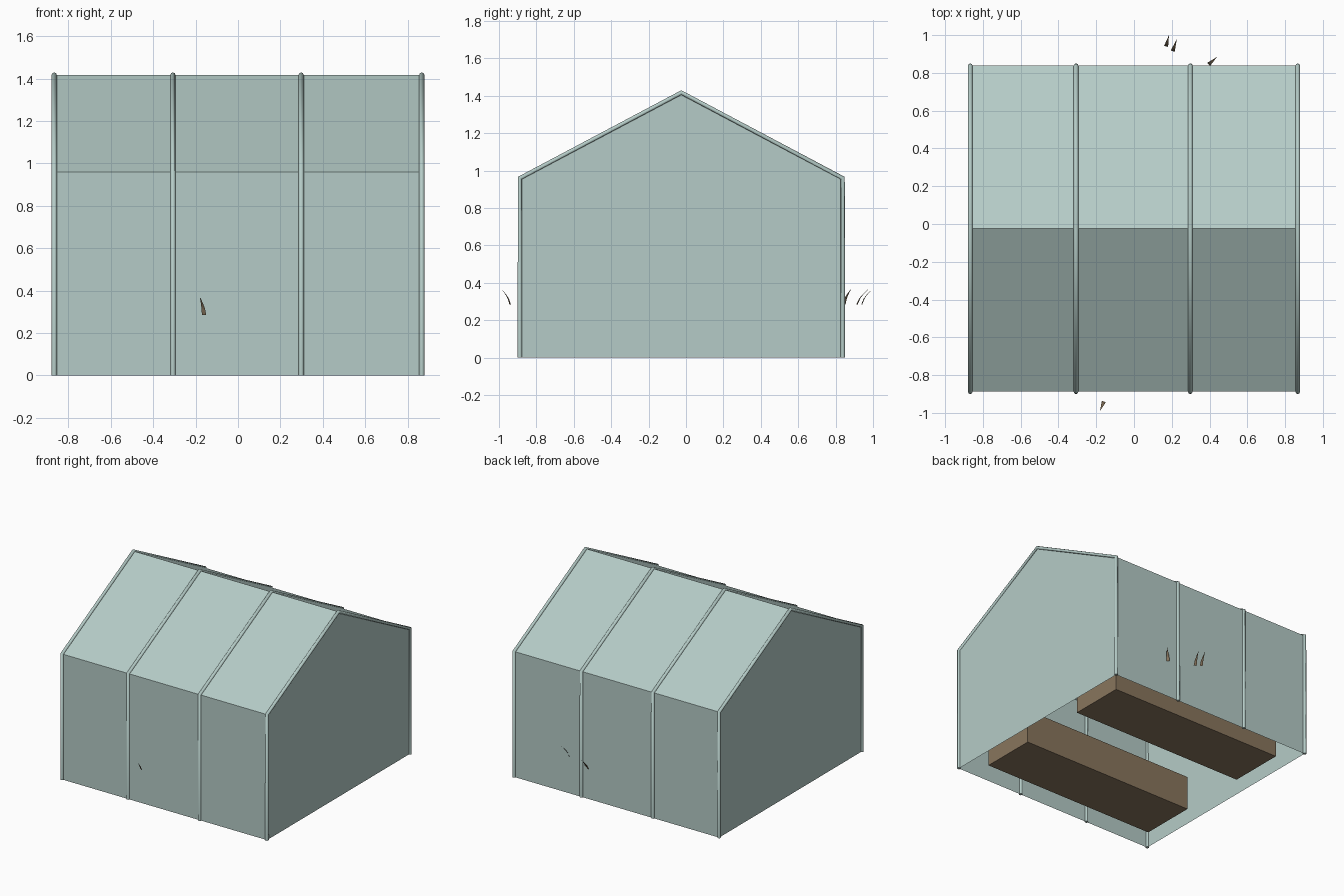
import bpy, bmesh, math, random
from mathutils import Vector

if "Cube" in bpy.data.objects:
    bpy.data.objects.remove(bpy.data.objects["Cube"], do_unlink=True)


def material(name, rgb):
    m = bpy.data.materials.new(name)
    m.use_nodes = True
    m.diffuse_color = (*rgb, 1)
    m.node_tree.nodes["Principled BSDF"].inputs["Base Color"].default_value = (*rgb, 1)
    return m


GLASS = material("pale teal", (0.46, 0.60, 0.57))
WOOD = material("earth brown", (0.25, 0.18, 0.11))


def add_object(name, bm, mat):
    mesh = bpy.data.meshes.new(name)
    bm.to_mesh(mesh)
    bm.free()
    mesh.materials.append(mat)
    ob = bpy.data.objects.new(name, mesh)
    bpy.context.collection.objects.link(ob)
    return ob


# House cross-section in (y, z), from front foot over the ridge to back foot
SECTION = [(-0.888, 0), (-0.888, 0.96), (-0.025, 1.417), (0.838, 0.96), (0.838, 0)]
HALF = 0.867

# Glass shell: gables, walls and roof, open underneath
bm = bmesh.new()
ends = [[bm.verts.new((x, y, z)) for y, z in SECTION] for x in (-HALF, HALF)]
for loop in ends:
    bm.faces.new(loop)
for i in range(len(SECTION) - 1):
    bm.faces.new((ends[0][i], ends[0][i + 1], ends[1][i + 1], ends[1][i]))
bmesh.ops.recalc_face_normals(bm, faces=bm.faces)
if next(f for f in bm.faces if abs(f.normal.z) > 0.5).normal.z < 0:
    bmesh.ops.reverse_faces(bm, faces=bm.faces)
add_object("glass_shell", bm, GLASS)

# Tube frames that follow the cross-section
for i, x in enumerate((-HALF, -0.307, 0.298, HALF)):
    curve = bpy.data.curves.new(f"frame_{i + 1}", "CURVE")
    curve.dimensions = "3D"
    curve.bevel_depth = 0.0125
    curve.bevel_resolution = 2
    curve.use_fill_caps = True
    spline = curve.splines.new("POLY")
    spline.points.add(len(SECTION) - 1)
    for p, (y, z) in zip(spline.points, SECTION):
        p.co = (x, y, z, 1)
    curve.materials.append(GLASS)
    ob = bpy.data.objects.new(f"frame_{i + 1}", curve)
    bpy.context.collection.objects.link(ob)

# Two long planter beds
for name, y in (("front_planter", -0.505), ("back_planter", 0.465)):
    bm = bmesh.new()
    bmesh.ops.create_cube(bm, size=1)
    for v in bm.verts:
        v.co = (v.co.x * 1.47, y + v.co.y * 0.43, (v.co.z + 0.5) * 0.26)
    add_object(name, bm, WOOD)


def blade(bm, base, reach, height, width):
    """Tapering leaf that rises from its base and bends outward."""
    side = Vector((-reach[1], reach[0], 0)).normalized() * width / 2
    rows, steps = [], 5
    for k in range(steps):
        t = k / steps
        c = Vector((base[0] + reach[0] * t, base[1] + reach[1] * t,
                    base[2] + height * t ** 0.65))
        rows.append([bm.verts.new(c - side * (1 - t)), bm.verts.new(c + side * (1 - t))])
    tip = bm.verts.new((base[0] + reach[0], base[1] + reach[1], base[2] + height))
    for a, b in zip(rows, rows[1:]):
        bm.faces.new((a[0], a[1], b[1], b[0]))
    bm.faces.new((rows[-1][0], rows[-1][1], tip))


# Leaves outside the walls
bm = bmesh.new()
for base, reach in (((-0.16, -0.94), (-0.02, -0.05)), ((0.17, 0.94), (0.015, 0.06)),
                    ((0.205, 0.915), (0.022, 0.065)), ((0.395, 0.845), (0.045, 0.04))):
    blade(bm, (*base, 0.285), reach, 0.085, 0.022)
add_object("outer_leaves", bm, WOOD)

# Leaves growing from the beds
random.seed(4)
bm = bmesh.new()
for y in (-0.505, 0.465):
    for i in range(14):
        a = random.uniform(0, 2 * math.pi)
        base = (random.uniform(-0.65, 0.65), y + random.uniform(-0.15, 0.15), 0.26)
        blade(bm, base, (0.06 * math.cos(a), 0.06 * math.sin(a)), 0.1, 0.022)
add_object("bed_leaves", bm, WOOD)
